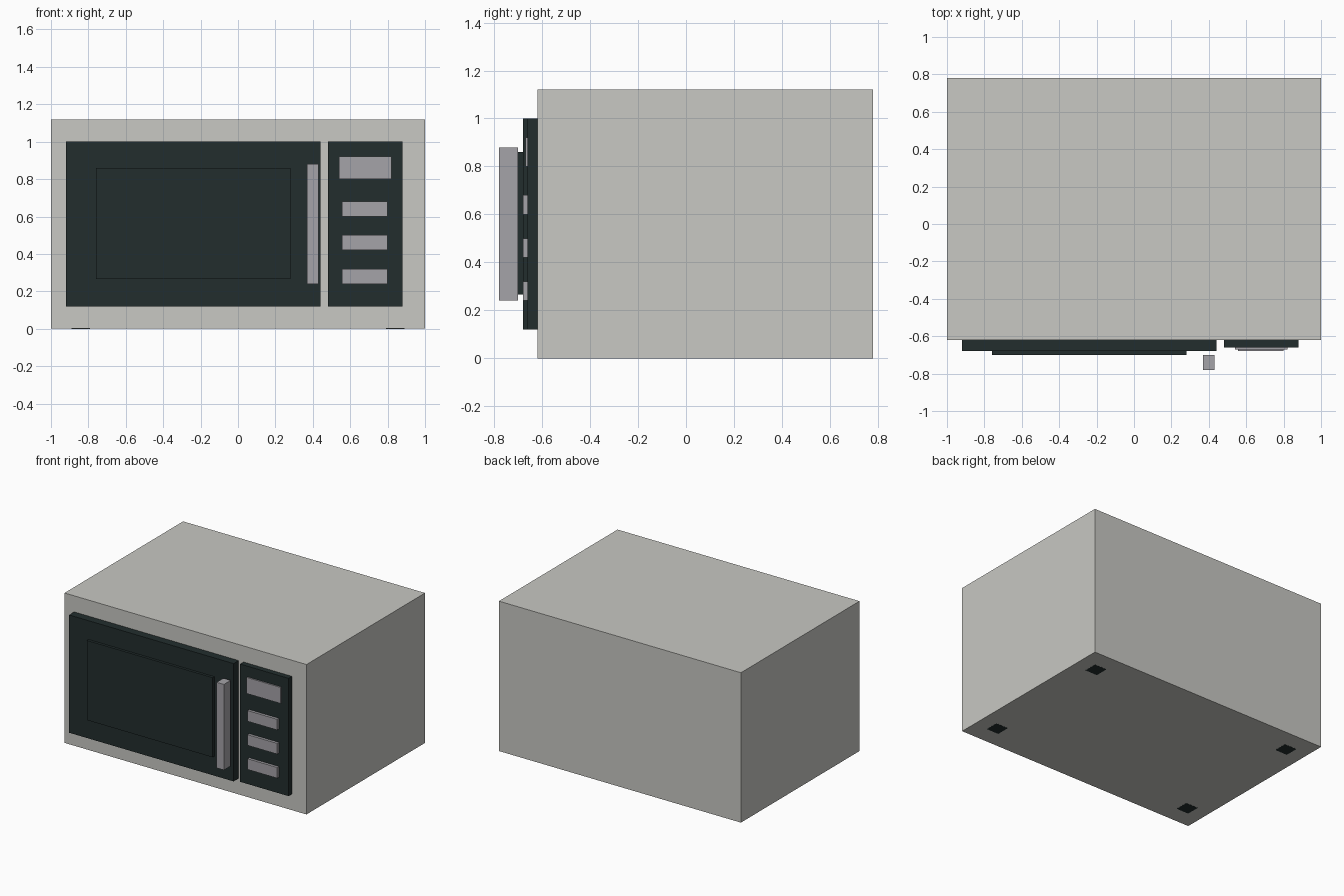
import bpy

if "Cube" in bpy.data.objects:
    bpy.data.objects.remove(bpy.data.objects["Cube"])


def material(name, rgb):
    m = bpy.data.materials.new(name)
    m.diffuse_color = (*rgb, 1)
    m.use_nodes = True
    m.node_tree.nodes["Principled BSDF"].inputs["Base Color"].default_value = m.diffuse_color
    return m


BODY = material("light_grey", (0.578, 0.578, 0.546))
DARK = material("dark_green_grey", (0.016, 0.027, 0.027))
TRIM = material("mid_grey", (0.376, 0.366, 0.392))


def box(name, x, y, z, mat):
    """Box spanning the given (min, max) ranges."""
    spans = (x, y, z)
    bpy.ops.mesh.primitive_cube_add(size=1, location=[(a + b) / 2 for a, b in spans])
    ob = bpy.context.object
    ob.name = name
    ob.scale = [b - a for a, b in spans]
    bpy.ops.object.transform_apply(location=False, rotation=False, scale=True)
    ob.data.materials.append(mat)
    return ob


# Casing
box("casing", (-1, 1), (-0.62, 0.78), (0, 1.12), BODY)

# Door with raised window and bar handle
box("door", (-0.92, 0.44), (-0.68, -0.62), (0.12, 1.0), DARK)
box("door_window", (-0.76, 0.28), (-0.70, -0.68), (0.265, 0.86), DARK)
box("door_handle", (0.37, 0.43), (-0.78, -0.70), (0.24, 0.88), TRIM)

# Control panel with display and buttons
box("control_panel", (0.48, 0.88), (-0.66, -0.62), (0.12, 1.0), DARK)
box("display", (0.54, 0.82), (-0.67, -0.66), (0.80, 0.92), TRIM)
for i in range(3):
    z = 0.24 + 0.18 * i
    box(f"button_{i + 1}", (0.555, 0.80), (-0.68, -0.66), (z, z + 0.08), TRIM)

# Feet, flush with the underside
for side, x in (("left", -0.84), ("right", 0.84)):
    for end, y in (("front", -0.44), ("back", 0.60)):
        box(f"{end}_{side}_foot", (x - 0.05, x + 0.05), (y - 0.05, y + 0.05),
            (-0.001, 0.03), DARK)
